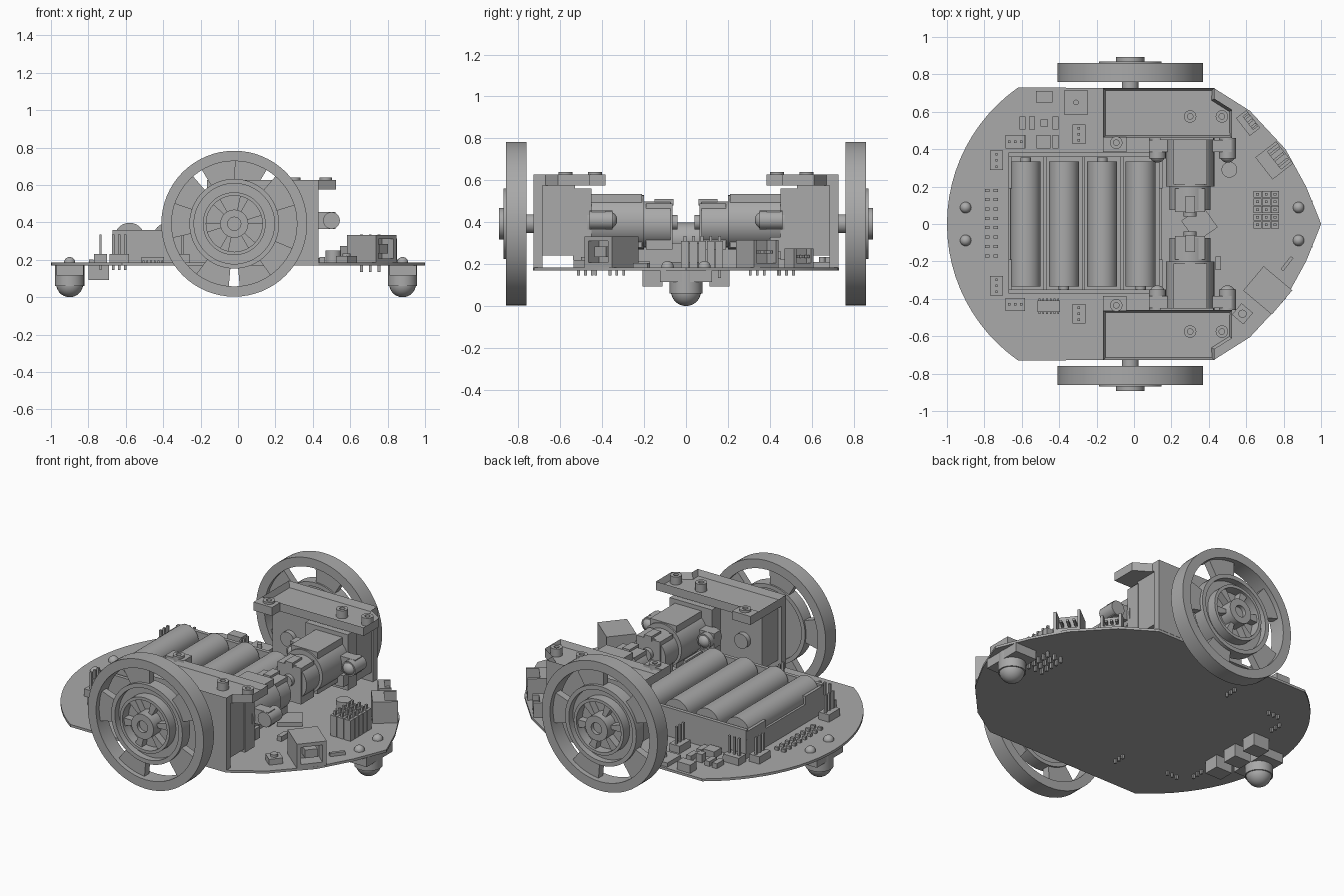
import bpy, bmesh
from math import pi, sin, cos, radians, atan2, hypot
from mathutils import Matrix, Vector

old = bpy.data.objects.get("Cube")
if old:
    bpy.data.objects.remove(old)

grey = bpy.data.materials.new("plain_grey")
grey.use_nodes = True
grey.diffuse_color = (0.4, 0.4, 0.4, 1)
grey.node_tree.nodes["Principled BSDF"].inputs["Base Color"].default_value = (0.4, 0.4, 0.4, 1)

BOARD = 0.185  # top of the circuit board


class Part:
    """Collects simple solids into one named object."""

    def __init__(self, name):
        self.name, self.bm = name, bmesh.new()

    def box(self, x, y, z, turn=0):
        """Box from (min, max) ranges, optionally turned about its own centre."""
        size = (x[1] - x[0], y[1] - y[0], z[1] - z[0], 1)
        mid = Vector((sum(x) / 2, sum(y) / 2, sum(z) / 2))
        m = Matrix.Translation(mid) @ Matrix.Rotation(radians(turn), 4, 'Z') @ Matrix.Diagonal(size)
        bmesh.ops.create_cube(self.bm, size=1, matrix=m)

    def block(self, x, y, w, d, h, z=BOARD, turn=0):
        """Box standing at z, centred on x, y."""
        self.box((x - w / 2, x + w / 2), (y - d / 2, y + d / 2), (z, z + h), turn)

    def cyl(self, a, b, r, n=32, r2=None):
        a, b = Vector(a), Vector(b)
        m = Matrix.Translation((a + b) / 2) @ (b - a).to_track_quat('Z', 'Y').to_matrix().to_4x4()
        bmesh.ops.create_cone(self.bm, cap_ends=True, segments=n, radius1=r,
                              radius2=r if r2 is None else r2, depth=(b - a).length, matrix=m)

    def ball(self, c, r):
        bmesh.ops.create_uvsphere(self.bm, u_segments=24, v_segments=14, radius=r,
                                  matrix=Matrix.Translation(c))

    def prism(self, pts, z0, z1):
        """Extrude an outline upwards and return its top face."""
        low = [self.bm.verts.new((x, y, z0)) for x, y in pts]
        top = [self.bm.verts.new((x, y, z1)) for x, y in pts]
        n = len(pts)
        for i in range(n):
            j = (i + 1) % n
            self.bm.faces.new((low[i], low[j], top[j], top[i]))
        self.bm.faces.new(low[::-1])
        return self.bm.faces.new(top)

    def ring(self, r0, r1, h0, h1, m=Matrix(), a0=0, a1=360):
        """Tube about local z, or a sector of one."""
        full = a1 - a0 == 360
        n = 64 if full else 10
        loops = []
        for i in range(n if full else n + 1):
            a = radians(a0 + (a1 - a0) * i / n)
            loops.append([self.bm.verts.new(m @ Vector((r * cos(a), r * sin(a), h)))
                          for r, h in ((r0, h0), (r1, h0), (r1, h1), (r0, h1))])
        for i in range(n):
            p, q = loops[i], loops[(i + 1) % len(loops)]
            for k in range(4):
                l = (k + 1) % 4
                self.bm.faces.new((p[k], p[l], q[l], q[k]))
        if not full:
            self.bm.faces.new(loops[0])
            self.bm.faces.new(loops[-1])

    def done(self):
        bmesh.ops.recalc_face_normals(self.bm, faces=self.bm.faces[:])
        me = bpy.data.meshes.new(self.name)
        self.bm.to_mesh(me)
        self.bm.free()
        me.materials.append(grey)
        me.shade_smooth()
        me.set_sharp_from_angle(angle=radians(32))
        ob = bpy.data.objects.new(self.name, me)
        bpy.context.scene.collection.objects.link(ob)
        return ob


# Circuit board: round tail, straight flanks, curved pointed nose
p = Part("circuit_board")
spread = atan2(0.73, 0.51)
tail = [(-0.11 + 0.89 * cos(pi + t * spread / 12), 0.89 * sin(pi + t * spread / 12)) for t in range(-12, 13)]
nose = [(0.43, 0.725), (0.62, 0.605), (0.81, 0.4), (0.92, 0.2), (0.985, 0.04)]
p.prism(tail + [(x, -y) for x, y in nose] + [(1, 0)] + nose[::-1], 0.17, BOARD)
p.done()

for s, side in ((1, "left"), (-1, "right")):
    # Wheel, built about its axle
    m = Matrix(((-s, 0, 0, -0.02), (0, 0, s, 0), (0, 1, 0, 0.393), (0, 0, 0, 1)))
    p = Part(side + "_wheel")
    p.ring(0.335, 0.39, 0.76, 0.86, m)
    p.ring(0.215, 0.24, 0.775, 0.85, m)
    p.ring(0.05, 0.22, 0.785, 0.81, m)
    p.ring(0.15, 0.168, 0.8, 0.87, m)
    p.ring(0.035, 0.075, 0.78, 0.892, m)
    for k in range(5):
        p.ring(0.235, 0.34, 0.785, 0.83, m, 305 + 72 * k, 337 + 72 * k)
    for k in range(6):
        p.ring(0.07, 0.155, 0.8, 0.855, m, 60 * k, 60 * k + 18)
    p.cyl((-0.02, s * 0.66, 0.393), (-0.02, s * 0.87, 0.393), 0.045)
    p.done()

    def ys(a, b):
        return tuple(sorted((s * a, s * b)))

    # Motor bracket: wall with a shallow tray on top
    p = Part(side + "_motor_bracket")
    p.box((-0.165, 0.43), ys(0.685, 0.727), (BOARD, 0.58))
    outline = [(-0.165, 0.727), (0.43, 0.727), (0.43, 0.67), (0.525, 0.61), (0.525, 0.46), (-0.165, 0.46)]
    top = p.prism([(x, s * y) for x, y in outline], 0.575, 0.627)
    p.bm.normal_update()
    bmesh.ops.inset_region(p.bm, faces=[top], thickness=0.018)
    bmesh.ops.translate(p.bm, verts=top.verts[:], vec=(0, 0, -0.035))
    p.box((-0.165, -0.04), ys(0.385, 0.465), (0.575, 0.627))
    for x, y, z in ((0.3, 0.575, 0.59), (0.47, 0.575, 0.59), (-0.095, 0.435, 0.6)):
        p.ring(0.015, 0.033, z, 0.64, Matrix.Translation((x, s * y, 0)))
    p.done()

    # Gearbox and motor
    p = Part(side + "_gearbox")
    p.box((-0.14, 0.42), ys(0.53, 0.69), (0.24, 0.576))
    p.box((0.14, 0.425), ys(0.45, 0.54), (0.22, 0.56))
    p.cyl((-0.02, s * 0.5, 0.393), (-0.02, s * 0.54, 0.393), 0.045)
    p.done()
    p = Part(side + "_motor")
    p.cyl((0.3, s * 0.2, 0.4), (0.3, s * 0.47, 0.4), 0.13)
    p.box((0.21, 0.39), ys(0.21, 0.46), (0.28, 0.535))
    p.cyl((0.3, s * 0.075, 0.39), (0.3, s * 0.2, 0.39), 0.11)
    p.box((0.22, 0.38), ys(0.065, 0.19), (0.27, 0.49))
    p.cyl((0.3, s * 0.04, 0.4), (0.3, s * 0.08, 0.4), 0.035)
    p.box((0.275, 0.325), ys(0.06, 0.15), (0.48, 0.51))
    p.done()

    # Clamp ears with round headed screws
    p = Part(side + "_motor_clamp")
    for x0, x1, xb in ((0.08, 0.18, 0.125), (0.42, 0.52, 0.5)):
        p.box((x0, x1), ys(0.385, 0.45), (0.365, 0.455))
        p.cyl((xb, s * 0.35, 0.41), (xb, s * 0.46, 0.41), 0.045, 20)
        p.ball((xb, s * 0.37, 0.41), 0.042)
    p.box((0.17, 0.43), ys(0.4, 0.45), (0.26, 0.33))
    p.done()

# Battery holder with four cells
p = Part("battery_holder")
p.box((-0.67, 0.15), (-0.37, 0.38), (BOARD, 0.225))
for y in (-0.36, 0.37):
    p.box((-0.67, 0.15), (y - 0.011, y + 0.011), (0.2, 0.36))
for x in (-0.663, 0.143):
    p.box((x - 0.008, x + 0.008), (-0.37, 0.38), (0.2, 0.3))
    for y in (-0.28, 0.28):
        p.box((x - 0.009, x + 0.009), (y - 0.09, y + 0.09), (0.29, 0.35))
for x in (-0.475, -0.27, -0.065):
    p.box((x - 0.008, x + 0.008), (-0.36, 0.37), (0.2, 0.28))
p.done()
p = Part("batteries")
for k in range(4):
    x, s = -0.58 + 0.205 * k, (-1) ** k
    p.cyl((x, -0.335, 0.318), (x, 0.335, 0.318), 0.08, 40)
    p.cyl((x, s * 0.33, 0.318), (x, s * 0.355, 0.318), 0.028, 20)
p.done()

# Ball casters at both ends, screwed through the board
for x, end in ((-0.9, "tail"), (0.88, "nose")):
    p = Part(end + "_caster")
    p.ball((x, 0, 0.072), 0.072)
    p.cyl((x, 0, 0.06), (x, 0, 0.172), 0.078)
    p.box((x - 0.07, x + 0.075), (-0.125, 0.125), (0.115, 0.172))
    for y in (-0.088, 0.088):
        p.ball((x, y, BOARD), 0.03)
    p.done()

# Line sensors under the tail
p = Part("line_sensors")
for y in (-0.16, 0, 0.16):
    p.block(-0.745, y, 0.11, 0.095, 0.08, 0.093)
p.done()

# USB socket: shell, recessed mouth and tongue
p = Part("usb_socket")
turn = radians(-40)
m = Matrix.Translation((0.715, -0.355, 0)) @ Matrix.Rotation(turn, 4, 'Z')
p.block(0, 0, 0.12, 0.17, 0.148)
p.bm.verts.ensure_lookup_table()
bmesh.ops.translate(p.bm, verts=p.bm.verts[:], vec=(-0.04, 0, 0))
for y in (-0.073, 0.073):
    p.block(0.055, y, 0.09, 0.024, 0.148)
for z in (BOARD, BOARD + 0.126):
    p.block(0.055, 0, 0.09, 0.17, 0.022, z)
p.block(0.05, 0, 0.07, 0.07, 0.05, BOARD + 0.05)
p.bm.transform(m)
p.done()

# Double row pin socket near the nose
p = Part("nose_header")
for i in range(3):
    for j in range(5):
        x, y = 0.66 + 0.047 * i, -0.005 + 0.041 * j
        p.block(x, y, 0.043, 0.037, 0.125)
        p.block(x, y, 0.014, 0.014, 0.2, 0.135)
p.done()

# Side entry connectors on the nose edge
p = Part("edge_connectors")
for x, y, w, d, h in ((0.75, 0.34, 0.14, 0.15, 0.13), (0.61, 0.54, 0.07, 0.12, 0.09)):
    t = Matrix.Translation((x, y, 0)) @ Matrix.Rotation(radians(38), 4, 'Z')
    first = len(p.bm.verts)
    p.block(-w / 4, 0, w / 2, d, h)
    for k in (-1, 1):
        p.block(0, k * (d / 2 - 0.008), w, 0.016, h)
    p.block(0, 0, w, d, 0.02)
    for k in (-1, 0, 1):
        p.block(w / 5, k * d / 4, w / 2, 0.014, 0.014, BOARD + h / 2)
    bmesh.ops.transform(p.bm, matrix=t, verts=list(p.bm.verts)[first:])
p.done()

# Three pin headers around the board
p = Part("pin_headers")
for x, y, along in ((-0.735, 0.34, 1), (-0.735, -0.33, 1), (-0.635, 0.44, 0), (-0.635, -0.43, 0),
                    (-0.295, 0.48, 1), (-0.295, -0.48, 1)):
    p.block(x, y, 0.07 if along else 0.105, 0.105 if along else 0.07, 0.045)
    for k in (-0.033, 0, 0.033):
        p.block(x + k * (1 - along), y + k * along, 0.013, 0.013, 0.19, 0.145)
p.done()

# Small chips, buttons and other surface parts
p = Part("surface_parts")
for x, y in ((-0.595, 0.54), (-0.545, 0.54), (-0.42, 0.54), (-0.595, 0.44), (-0.42, 0.44)):
    p.block(x, y, 0.032, 0.07, 0.03)
p.block(-0.48, 0.54, 0.04, 0.04, 0.05)
p.block(-0.485, 0.44, 0.075, 0.07, 0.04)
p.block(-0.48, 0.68, 0.09, 0.06, 0.05)
p.block(-0.31, 0.65, 0.13, 0.13, 0.025)
p.cyl((-0.31, 0.65, 0.2), (-0.31, 0.65, 0.235), 0.015, 16)
p.block(-0.455, -0.44, 0.12, 0.06, 0.03)
for k in range(6):
    p.block(-0.505 + 0.02 * k, -0.44, 0.009, 0.085, 0.012)
p.block(0.35, 0, 0.14, 0.14, 0.025, turn=35)
p.block(0.45, -0.21, 0.03, 0.07, 0.03)
p.cyl((0.51, 0.29, BOARD), (0.51, 0.29, 0.25), 0.042, 24)
p.block(0.58, -0.48, 0.08, 0.08, 0.035, turn=-40)
p.cyl((0.58, -0.48, 0.21), (0.58, -0.48, 0.235), 0.022, 16)
for k in range(3):
    p.block(0.8 + 0.018 * k, -0.235 + 0.023 * k, 0.018, 0.03, 0.02, turn=-40)
for i in range(2):
    for j in range(8):
        p.block(-0.785 + 0.045 * i, -0.17 + 0.05 * j, 0.025, 0.016, 0.018)
p.done()
